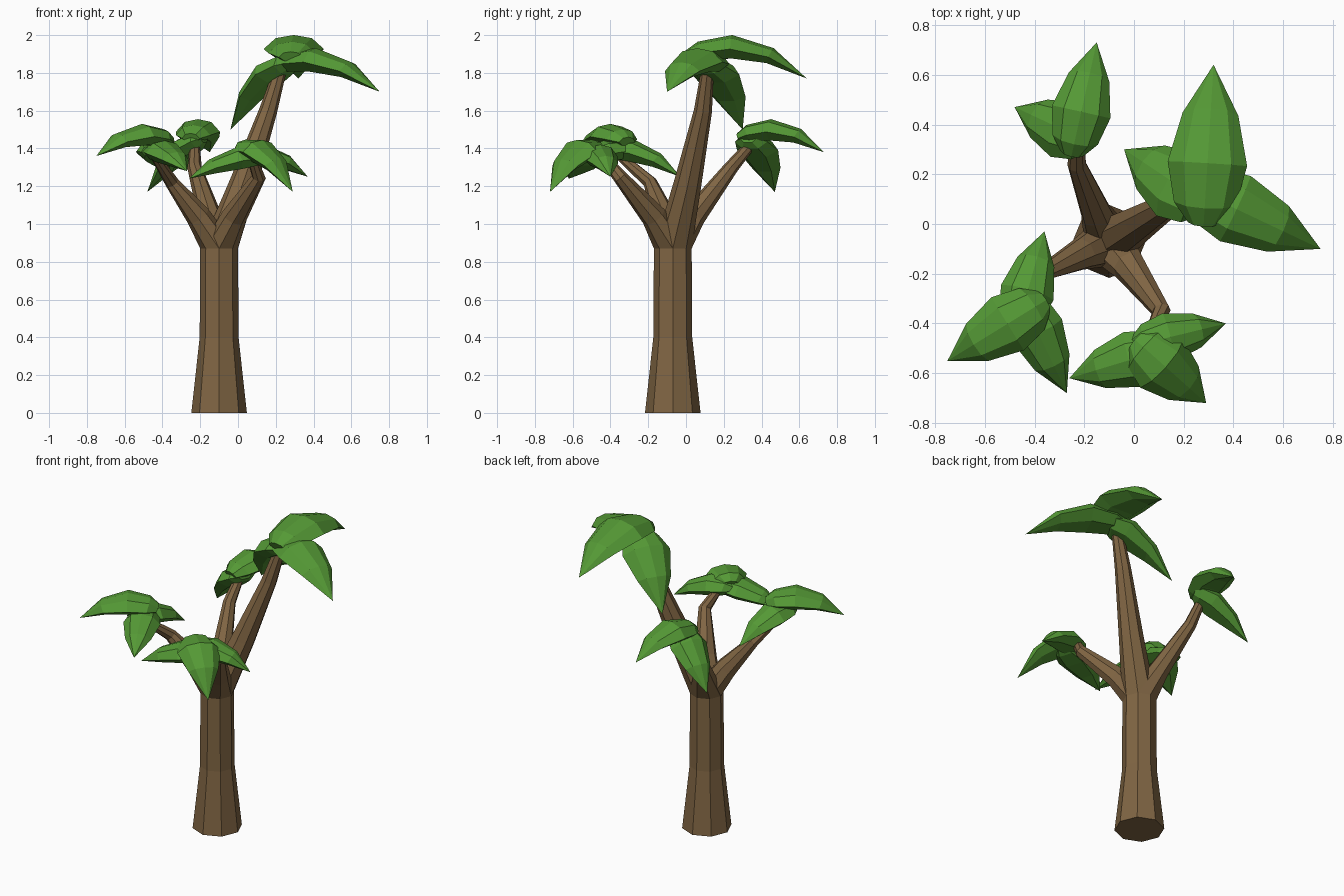
import bpy, bmesh, math
from mathutils import Vector

cube = bpy.data.objects.get("Cube")
if cube:
    bpy.data.objects.remove(cube, do_unlink=True)


def material(name, rgb):
    mat = bpy.data.materials.new(name)
    mat.use_nodes = True
    mat.diffuse_color = (*rgb, 1)
    mat.node_tree.nodes["Principled BSDF"].inputs["Base Color"].default_value = (*rgb, 1)
    return mat


bark = material("brown bark", (0.215, 0.13, 0.056))
green = material("leaf green", (0.09, 0.32, 0.036))


def loft(name, rings, mat):
    """Skin a closed, flat-shaded solid through rings of points."""
    bm = bmesh.new()
    loops = [[bm.verts.new(p) for p in ring] for ring in rings]
    for a, b in zip(loops, loops[1:]):
        for i in range(len(a)):
            j = (i + 1) % len(a)
            bm.faces.new((a[i], a[j], b[j], b[i]))
    bm.faces.new(loops[0][::-1])
    bm.faces.new(loops[-1])
    bmesh.ops.remove_doubles(bm, verts=bm.verts, dist=0.0005)
    bmesh.ops.recalc_face_normals(bm, faces=bm.faces)
    mesh = bpy.data.meshes.new(name)
    bm.to_mesh(mesh)
    bm.free()
    mesh.materials.append(mat)
    obj = bpy.data.objects.new(name, mesh)
    bpy.context.collection.objects.link(obj)
    return obj


UP = Vector((0, 0, 1))


def limb(name, points, radii, sides=8):
    """Tapered tube along a path; the first ring stays level."""
    pts = [Vector(p) for p in points]
    rings = []
    for k, (p, r) in enumerate(zip(pts, radii)):
        tangent = UP if k == 0 else pts[min(k + 1, len(pts) - 1)] - pts[k - 1]
        turn = UP.rotation_difference(tangent.normalized())
        angles = [math.tau * i / sides for i in range(sides)]
        rings.append([p + turn @ Vector((r * math.cos(a), r * math.sin(a), 0)) for a in angles])
    return loft(name, rings, bark)


# Half-widths and heights of a thick leaf section, and its taper along the leaf
SECTION = [(-1, -0.35), (-0.6, 0.7), (0, 1), (0.6, 0.7), (1, -0.35), (0.5, -1.25), (-0.5, -1.25)]
TAPER = [(0, 0.4, 0.45), (0.12, 0.78, 0.85), (0.38, 1, 1), (0.7, 0.7, 0.7), (1, 0, 0)]


def leaf(name, base, tip, crest, width, thick=0.1):
    """Arching pointed leaf whose spine passes through the crest height."""
    base, tip = Vector(base), Vector(tip)
    side = (tip - base).cross(UP).normalized()

    def spine(t):
        p = base.lerp(tip, t)
        peak = crest - (base.z + 0.4 * (tip.z - base.z))
        p.z += peak * t * (1 - t) / 0.24
        return p

    rings = []
    for t, w, h in TAPER:
        tangent = (spine(t + 0.02) - spine(t - 0.02)).normalized()
        normal = side.cross(tangent)
        rings.append([spine(t) + side * (u * w * width / 2) + normal * (v * h * thick / 2)
                      for u, v in SECTION])
    return loft(name, rings, green)


# Trunk with flared foot
ROOT = (-0.1, -0.07)
START = (*ROOT, 0.87)
limb("trunk", [(*ROOT, 0), (*ROOT, 0.4), START], [0.147, 0.103, 0.1])

# Branches, all growing from the trunk's top ring
limb("tall_branch", [START, (0.03, 0.01, 1.22), (0.16, 0.09, 1.6), (0.24, 0.12, 1.87)],
     [0.1, 0.073, 0.048, 0.03])
limb("right_branch", [START, (-0.21, -0.12, 1.04), (-0.35, -0.19, 1.22), (-0.44, -0.35, 1.36)],
     [0.1, 0.066, 0.037, 0.024])
limb("front_branch", [START, (-0.02, -0.17, 1.04), (0.11, -0.35, 1.25), (0.07, -0.44, 1.36)],
     [0.1, 0.068, 0.038, 0.026])
limb("back_branch", [START, (-0.15, 0.04, 1.04), (-0.23, 0.24, 1.3), (-0.23, 0.36, 1.44)],
     [0.1, 0.064, 0.038, 0.026])

# Leaves of the tall branch
leaf("tall_leaf_back", (0.28, 0.0, 1.89), (0.32, 0.64, 1.77), 1.945, 0.32, 0.11)
leaf("tall_leaf_left", (0.2, 0.16, 1.84), (0.75, -0.1, 1.7), 1.875, 0.29, 0.11)
leaf("tall_leaf_right", (0.29, 0.08, 1.86), (-0.04, 0.3, 1.5), 1.8, 0.3, 0.11)

# Leaves of the back branch
leaf("back_leaf_rear", (-0.25, 0.28, 1.46), (-0.15, 0.73, 1.38), 1.505, 0.24)
leaf("back_leaf_right", (-0.18, 0.33, 1.46), (-0.48, 0.47, 1.17), 1.4, 0.24)

# Leaves of the right branch
leaf("right_leaf_outer", (-0.36, -0.31, 1.44), (-0.75, -0.55, 1.36), 1.48, 0.25)
leaf("right_leaf_rear", (-0.47, -0.42, 1.39), (-0.36, -0.03, 1.25), 1.39, 0.22)
leaf("right_leaf_front", (-0.46, -0.28, 1.4), (-0.27, -0.68, 1.28), 1.39, 0.22)

# Leaves of the front branch
leaf("front_leaf_right", (0.14, -0.5, 1.36), (-0.26, -0.62, 1.24), 1.35, 0.23)
leaf("front_leaf_left", (0.0, -0.49, 1.36), (0.37, -0.4, 1.25), 1.37, 0.2)
leaf("front_leaf_outer", (0.01, -0.47, 1.39), (0.29, -0.72, 1.17), 1.395, 0.26)
